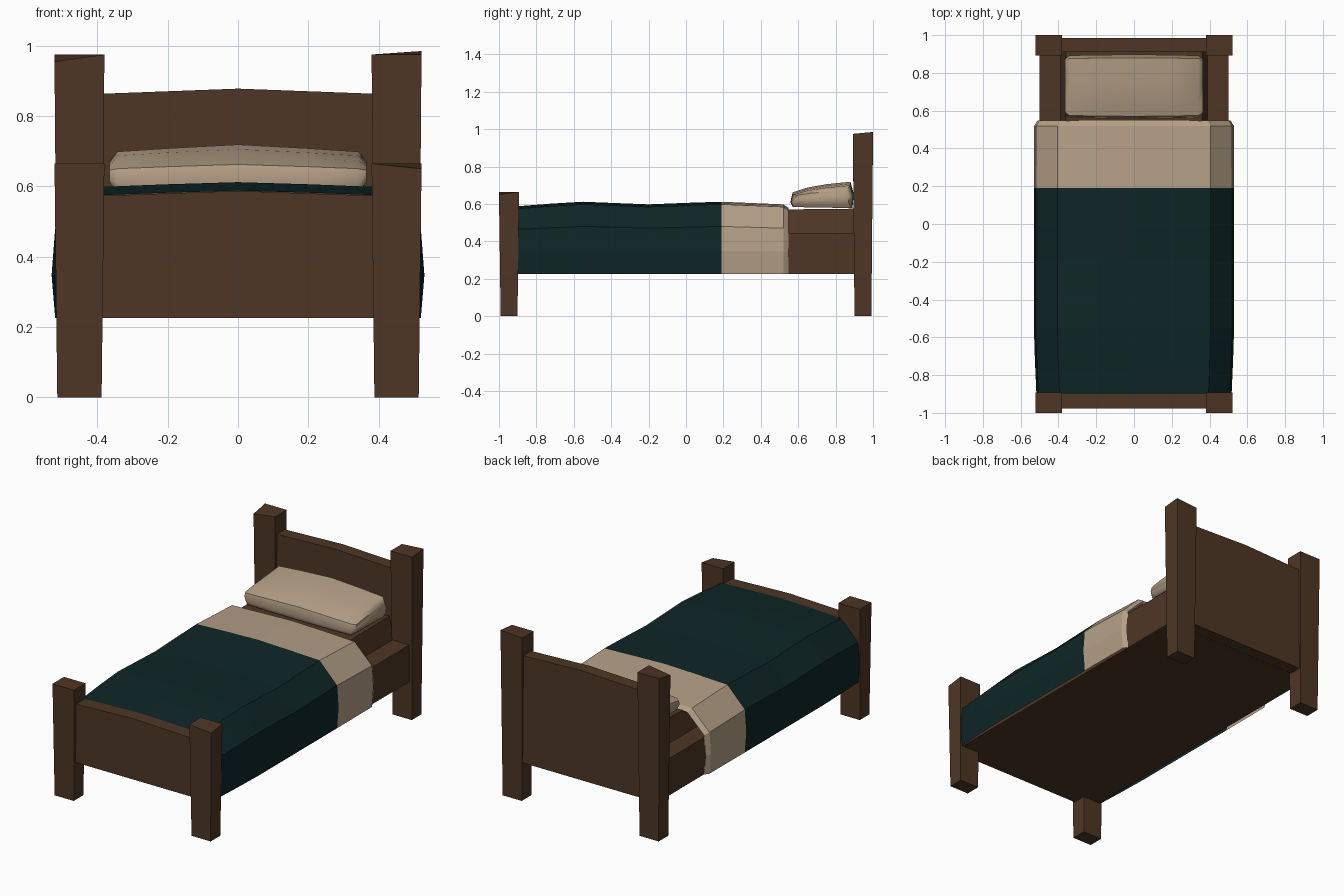
import bpy, bmesh, math

if "Cube" in bpy.data.objects:
    bpy.data.objects.remove(bpy.data.objects["Cube"])


def material(name, rgb):
    m = bpy.data.materials.new(name)
    m.diffuse_color = (*rgb, 1)
    m.use_nodes = True
    m.node_tree.nodes["Principled BSDF"].inputs["Base Color"].default_value = m.diffuse_color
    return m


WOOD = material("brown wood", (0.076, 0.037, 0.0185))
TEAL = material("dark teal blanket", (0.0045, 0.019, 0.0195))
CREAM = material("cream linen", (0.46, 0.35, 0.24))


def loft(name, rings, mats, closed=True, caps=True, rule=None):
    """Skin a row of matching point rings."""
    bm = bmesh.new()
    rows = [[bm.verts.new(p) for p in ring] for ring in rings]
    n = len(rows[0])
    for a, b in zip(rows, rows[1:]):
        for i in range(n if closed else n - 1):
            j = (i + 1) % n
            bm.faces.new((a[i], a[j], b[j], b[i]))
    if caps:
        bm.faces.new(rows[0])
        bm.faces.new(rows[-1])
    bmesh.ops.recalc_face_normals(bm, faces=bm.faces)
    if rule:
        for f in bm.faces:
            f.material_index = rule(f.calc_center_median())
    me = bpy.data.meshes.new(name)
    bm.to_mesh(me)
    bm.free()
    for m in mats:
        me.materials.append(m)
    ob = bpy.data.objects.new(name, me)
    bpy.context.collection.objects.link(ob)
    return ob


def rect(x0, x1, y0, y1, z):
    zs = z if isinstance(z, tuple) else (z,) * 4
    return [(x0, y0, zs[0]), (x1, y0, zs[1]), (x1, y1, zs[2]), (x0, y1, zs[3])]


# Posts: flared slightly upward, with hand-cut sloping tops
def post(name, cx, cy, tops):
    loft(name, [rect(cx - .063, cx + .063, cy - .045, cy + .045, 0),
                rect(cx - .071, cx + .071, cy - .054, cy + .054, tops)], [WOOD])


post("front_post_left", -.451, -.946, (.665, .665, .665, .665))
post("front_post_right", .451, -.946, (.665, .65, .665, .665))
post("back_post_left", -.451, .946, (.955, .975, .975, .975))
post("back_post_right", .451, .946, (.975, .975, .985, .975))


# Headboard and footboard with a gently crowned top
def board(name, y0, y1, z_end, z_mid):
    xs = (-.4, -.2, 0, .2, .4)
    rings = []
    for x in xs:
        z = z_mid + (z_end - z_mid) * abs(x) / .4
        rings.append([(x, y0, .225), (x, y1, .225), (x, y1, z), (x, y0, z)])
    loft(name, rings, [WOOD])


board("headboard", .91, .985, .863, .878)
board("footboard", -.978, -.895, .573, .587)

# Frame and raised mattress base
loft("frame", [rect(-.5, .5, -.9, .9, .225), rect(-.5, .5, -.9, .9, .445)], [WOOD])
loft("mattress_base", [rect(-.39, .39, -.9, .91, .44),
                       rect(-.36, .36, -.88, .91, (.555, .555, .575, .575))], [WOOD])

# Blanket draped over the frame, with the cream sheet folded back at the head
half = [(.52, .225), (.53, .35), (.52, .48), (.405, .598), (.2, .606)]
profile = half + [(0, .612)] + [(-x, z) for x, z in reversed(half)]
stations = [(-.9, .975, -.024), (-.72, .99, -.01), (-.55, 1, 0), (-.2, 1, -.014),
            (.0, 1, -.006), (.19, 1, 0), (.52, .997, -.014), (.547, .965, -.032), (.53, .955, -.045)]
rings = []
for y, s, dz in stations:
    rings.append([(x * s, y, z + dz * max(0, (z - .225) / .385)) for x, z in profile])
loft("blanket", rings, [TEAL, CREAM], closed=False, caps=False,
     rule=lambda c: 1 if c.y > .19 else 0)

# Pillow: soft wedge lofted across the bed
outline = [(.57, .584), (.558, .61), (.57, .66), (.65, .685), (.75, .702), (.88, .715),
           (.897, .65), (.89, .578)]
rings = []
for x, sy, sz in [(-.366, .86, .45), (-.342, .97, .88), (-.2, .99, .95), (0, 1, 1.03),
                  (.2, .99, .95), (.342, .97, .88), (.366, .86, .45)]:
    base = .58 + (.03 if abs(x) > .35 else 0)
    rings.append([(x, .73 + (y - .73) * sy, base + (z - .58) * sz) for y, z in outline])
pillow = loft("pillow", rings, [CREAM])

bpy.ops.object.select_all(action='DESELECT')
pillow.select_set(True)
bpy.context.view_layer.objects.active = pillow
bpy.ops.object.shade_smooth_by_angle(angle=math.radians(50))
